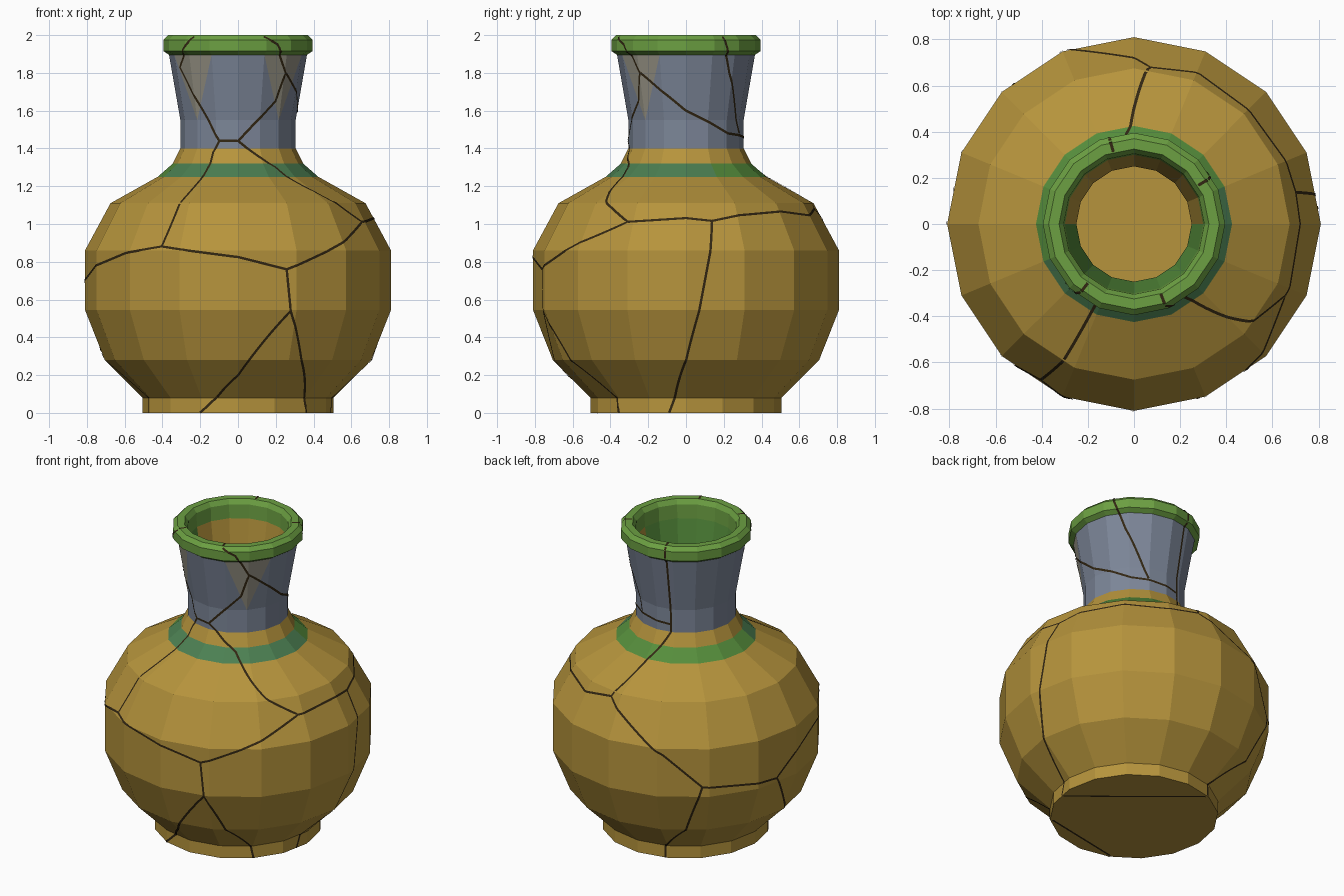
import bpy, bmesh, math
from mathutils import Vector
from mathutils.bvhtree import BVHTree

if "Cube" in bpy.data.objects:
    bpy.data.objects.remove(bpy.data.objects["Cube"])

SIDES = 16


def mat(name, r, g, b):
    m = bpy.data.materials.new(name)
    lin = [(c / 255 / 12.92 if c < 10 else ((c / 255 + 0.055) / 1.055) ** 2.4) for c in (r, g, b)]
    m.diffuse_color = (*lin, 1)
    m.use_nodes = True
    m.node_tree.nodes["Principled BSDF"].inputs["Base Color"].default_value = m.diffuse_color
    return m


MATS = [mat("gold clay", 182, 148, 60), mat("slate", 124, 134, 152),
        mat("rim green", 108, 160, 66), mat("band teal", 76, 128, 82),
        mat("band green", 86, 142, 60), mat("stone", 150, 146, 132)]
CRACK = mat("dark crack", 50, 38, 18)
GOLD, SLATE, RIM, TEAL, GREEN, STONE = range(6)

# Outer wall, rim and inner wall as (radius, height)
OUTER = [(0.505, 0), (0.505, 0.08), (0.705, 0.28), (0.81, 0.545), (0.81, 0.86),
         (0.675, 1.11), (0.425, 1.25), (0.345, 1.32), (0.305, 1.40), (0.305, 1.55),
         (0.365, 1.895)]
LIP = [(0.395, 1.915), (0.395, 1.975), (0.37, 2.0), (0.325, 2.0), (0.305, 1.97)]
INNER = [(0.30, 1.88), (0.25, 1.55), (0.25, 1.40), (0.365, 1.25), (0.615, 1.08),
         (0.75, 0.85), (0.75, 0.555), (0.655, 0.31), (0.45, 0.08)]
PROFILE = OUTER + LIP + INNER


def polar(deg, r, z):
    """0 degrees is the front, 90 the right side."""
    a = math.radians(deg)
    return Vector((r * math.sin(a), -r * math.cos(a), z))


def colour(ring, deg):
    if ring in (0, 1, 2, 3, 4, 5, 7):
        return GOLD
    if ring == 6:
        return TEAL if math.cos(math.radians(deg - 30)) > 0 else GREEN
    if ring in (8, 9):
        return SLATE
    if ring <= 15:
        return RIM
    if ring == 16:
        return GREEN if math.cos(math.radians(deg)) > 0.1 else GOLD
    return GOLD


# Vase body, turned from the profile
bm = bmesh.new()
rings = [[bm.verts.new(polar(i * 360 / SIDES, r, z)) for i in range(SIDES)] for r, z in PROFILE]
for k in range(len(rings) - 1):
    for i in range(SIDES):
        j = (i + 1) % SIDES
        a, b, c, d = rings[k][i], rings[k][j], rings[k + 1][j], rings[k + 1][i]
        mid = (i + 0.5) * 360 / SIDES
        if k == 9 and i in (1, 2, 13, 14):
            # worn triangular patches on the upper neck
            if i in (1, 13):
                parts = [((a, b, d), SLATE), ((b, c, d), STONE)]
            else:
                parts = [((a, c, d), STONE), ((a, b, c), SLATE)]
            for verts, m in parts:
                bm.faces.new(verts).material_index = m
        else:
            bm.faces.new((a, b, c, d)).material_index = colour(k, mid)
bm.faces.new(rings[0][::-1])
bm.faces.new(rings[-1])
bm.normal_update()
tree = BVHTree.FromBMesh(bm)
mesh = bpy.data.meshes.new("vase_body")
bm.to_mesh(mesh)
bm.free()
for m in MATS:
    mesh.materials.append(m)
bpy.context.collection.objects.link(bpy.data.objects.new("vase_body", mesh))


def radius(z):
    for (r0, z0), (r1, z1) in zip(OUTER, OUTER[1:]):
        if z <= z1:
            return r0 + (r1 - r0) * (z - z0) / (z1 - z0)
    return 0.39


def side(points, base):
    """Sideways offset and height, as seen facing the base angle."""
    return [(base + math.degrees(math.asin(max(-1, min(1, s / radius(z))))), z) for s, z in points]


def strip(bm, pts, normals, width=0.013, lift=0.003):
    rows = []
    for i, (p, n) in enumerate(zip(pts, normals)):
        t = pts[min(i + 1, len(pts) - 1)] - pts[max(i - 1, 0)]
        s = n.cross(t).normalized() * width / 2
        rows.append((bm.verts.new(p + n * lift - s), bm.verts.new(p + n * lift + s)))
    for (a, b), (c, d) in zip(rows, rows[1:]):
        bm.faces.new((a, c, d, b))


def wall_crack(bm, path):
    pts, normals = [], []
    for k, ((a0, z0), (a1, z1)) in enumerate(zip(path, path[1:])):
        length = math.hypot(math.radians(a1 - a0) * radius((z0 + z1) / 2), z1 - z0)
        n = max(2, int(length / 0.02))
        for i in range(0 if k == 0 else 1, n + 1):
            a, z = a0 + (a1 - a0) * i / n, z0 + (z1 - z0) * i / n
            z = min(max(z, 0.002), 1.99)
            hit, normal, _, _ = tree.ray_cast(polar(a, 2, z), polar(a, -1, 0))
            if hit:
                pts.append(hit)
                normals.append(normal)
    strip(bm, pts, normals)


cracks = [
    # front
    side([(-0.24, 1.99), (-0.31, 1.83), (-0.10, 1.44), (-0.13, 1.38), (-0.30, 1.12), (-0.41, 0.88)], 0),
    side([(-0.10, 1.44), (0, 1.44), (0.2, 1.65), (0.25, 1.8), (0.21, 1.95), (0.14, 1.99)], 0),
    side([(0, 1.44), (0.2, 1.30), (0.5, 1.12), (0.66, 1.01), (0.26, 0.76), (0, 0.825), (-0.41, 0.88),
          (-0.6, 0.845), (-0.75, 0.78), (-0.81, 0.70)], 0),
    side([(0.26, 0.76), (0.28, 0.54), (0.34, 0.28), (0.35, 0.08), (0.36, 0)], 0),
    side([(0.28, 0.54), (0, 0.2), (-0.1, 0.1), (-0.2, 0)], 0),
    # right
    side([(-0.24, 1.8), (0, 1.6), (0.22, 1.48), (0.28, 1.47)], 90) + [(198, 1.45)],
    side([(0.2, 1.99), (0.23, 1.8), (0.28, 1.48)], 90),
    side([(-0.31, 1.01), (0, 1.03), (0.14, 1.015), (0.28, 1.045), (0.5, 1.065), (0.65, 1.045)], 90) + [(174, 1.08)],
    side([(0.14, 1.015), (0.13, 0.85), (0.07, 0.54), (0, 0.28), (-0.06, 0.08), (-0.09, 0)], 90),
    # back and left
    [(196, 1.99), (198, 1.40), (182, 1.25), (174, 1.08), (205, 0.82), (222, 0.61), (258, 0.57), (270, 0.70)],
    [(222, 0.61), (215, 0.28), (201, 0.08), (201, 0)],
    [(258, 0.57), (272, 0.28), (291, 0.08), (291, 0)],
]
bm = bmesh.new()
for path in cracks:
    wall_crack(bm, path)

# Cracks across the lip and the underside
for deg in (-38, 21, 121, 196):
    strip(bm, [polar(deg, 0.37, 2), polar(deg, 0.325, 2)], [Vector((0, 0, 1))] * 2, lift=0.001)
for a, b in ((80, 201), (45, -23)):
    strip(bm, [polar(a, 0.49, 0), polar(b, 0.49, 0)], [Vector((0, 0, -1))] * 2, lift=0.001)
mesh = bpy.data.meshes.new("cracks")
bm.to_mesh(mesh)
bm.free()
mesh.materials.append(CRACK)
bpy.context.collection.objects.link(bpy.data.objects.new("cracks", mesh))
